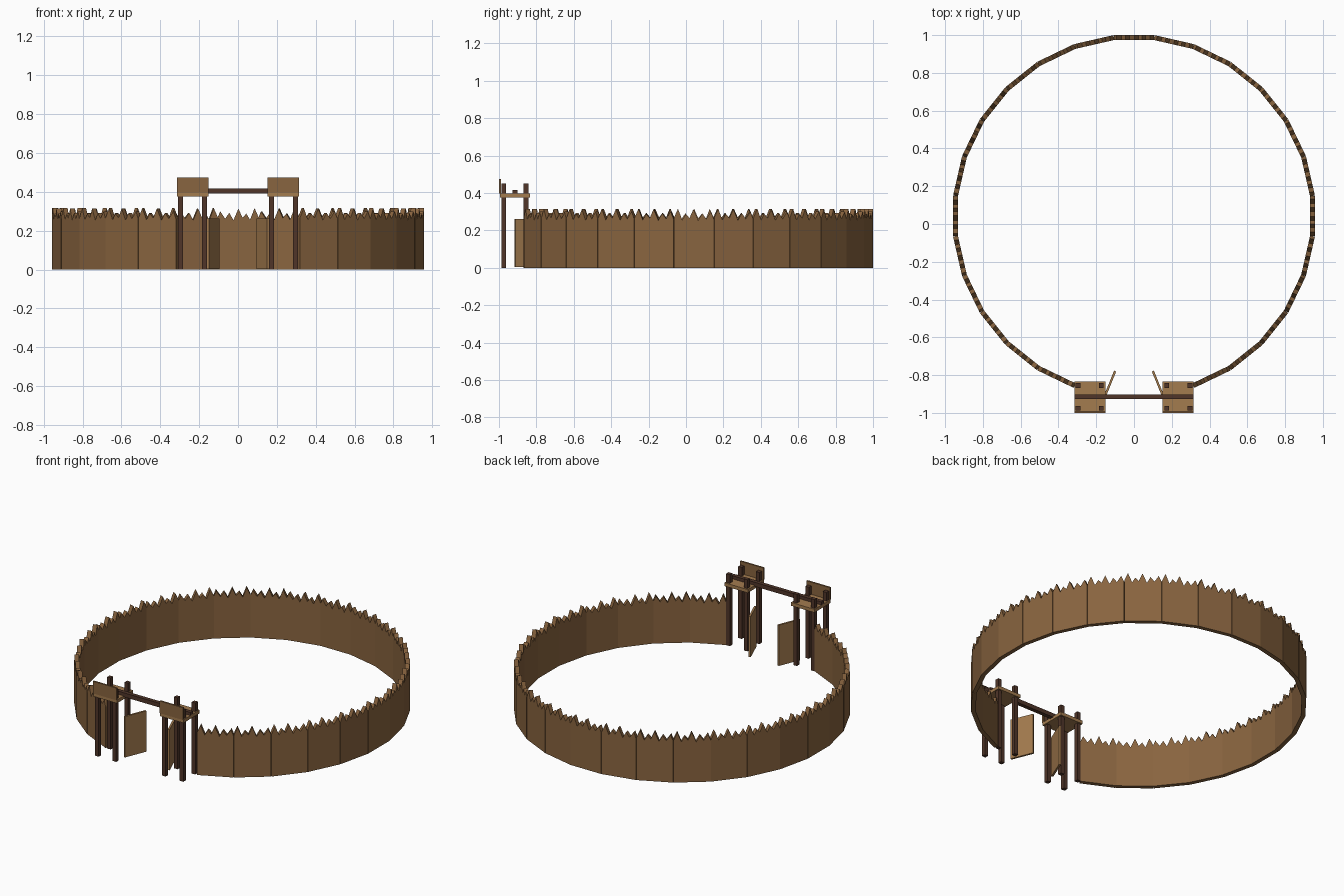
import bpy, bmesh, math
from mathutils import Matrix, Vector

if "Cube" in bpy.data.objects:
    bpy.data.objects.remove(bpy.data.objects["Cube"])


def material(name, rgb):
    m = bpy.data.materials.new(name)
    m.diffuse_color = (*rgb, 1)
    m.use_nodes = True
    m.node_tree.nodes["Principled BSDF"].inputs["Base Color"].default_value = m.diffuse_color
    return m


WALL = material("brown wood", (0.25, 0.128, 0.050))
PLANK = material("light wood", (0.37, 0.20, 0.078))
POST = material("dark wood", (0.080, 0.036, 0.022))


def finish(bm, name, mat):
    bmesh.ops.recalc_face_normals(bm, faces=bm.faces)
    me = bpy.data.meshes.new(name)
    bm.to_mesh(me)
    bm.free()
    me.materials.append(mat)
    ob = bpy.data.objects.new(name, me)
    bpy.context.collection.objects.link(ob)
    return ob


def box(name, lo, hi, mat, turn=0.0, origin=(0, 0, 0)):
    """Box between two corners, turned about z and then moved to origin."""
    lo, hi = Vector(lo), Vector(hi)
    bm = bmesh.new()
    bmesh.ops.create_cube(bm, size=1)
    bm.transform(Matrix.Translation(origin) @ Matrix.Rotation(turn, 4, 'Z')
                 @ Matrix.Translation((lo + hi) / 2)
                 @ Matrix.Diagonal((*(hi - lo), 1)))
    return finish(bm, name, mat)


# Palisade: 28-sided ring of sharpened panels, three left out for the gate
SIDES, CENTRE_Y, INNER, OUTER, HALF = 28, 0.042, 0.932, 0.958, 0.1065
ZIGZAG = [(-1.0, 0.262), (-0.86, 0.300), (-0.62, 0.262), (-0.42, 0.292),
          (-0.22, 0.254), (0.02, 0.314), (0.22, 0.266), (0.40, 0.288),
          (0.58, 0.256), (0.80, 0.316), (1.0, 0.268)]
profile = [(-HALF, 0)] + [(u * HALF, z) for u, z in ZIGZAG] + [(HALF, 0)]

bm = bmesh.new()
for i in range(-12, 13):
    spin = (Matrix.Translation((0, CENTRE_Y, 0))
            @ Matrix.Rotation(i * math.tau / SIDES, 4, 'Z'))
    inner = [bm.verts.new(spin @ Vector((x, INNER, z))) for x, z in profile]
    outer = [bm.verts.new(spin @ Vector((x, OUTER, z))) for x, z in profile]
    bm.faces.new(inner)
    bm.faces.new(outer[::-1])
    n = len(profile)
    for k in range(n):
        j = (k + 1) % n
        bm.faces.new((inner[k], outer[k], outer[j], inner[j]))
finish(bm, "palisade_wall", WALL)

# Gate towers: four posts, a platform and a front shield on each side
W = 0.0125
for side, s in (("left", -1), ("right", 1)):
    for px in (0.173, 0.296):
        for py in (-0.975, -0.855):
            box(side + "_gate_post", (s * px - W, py - W, 0),
                (s * px + W, py + W, 0.452), POST)
    x0, x1 = sorted((s * 0.151, s * 0.315))
    box(side + "_platform", (x0, -0.995, 0.376), (x1, -0.833, 0.397), PLANK)
    box(side + "_shield", (x0, -1.0, 0.397), (x1, -0.989, 0.474), WALL)
    # Door leaf swung inwards from its hinge
    turn = math.atan2(0.135, -s * 0.055)
    box(side + "_door", (0, -0.006, 0.004), (0.146, 0.006, 0.262), PLANK,
        turn, (s * 0.155, -0.914, 0))

# Beam joining the two towers
box("gate_beam", (-0.315, -0.927, 0.391), (0.315, -0.902, 0.417), POST)
